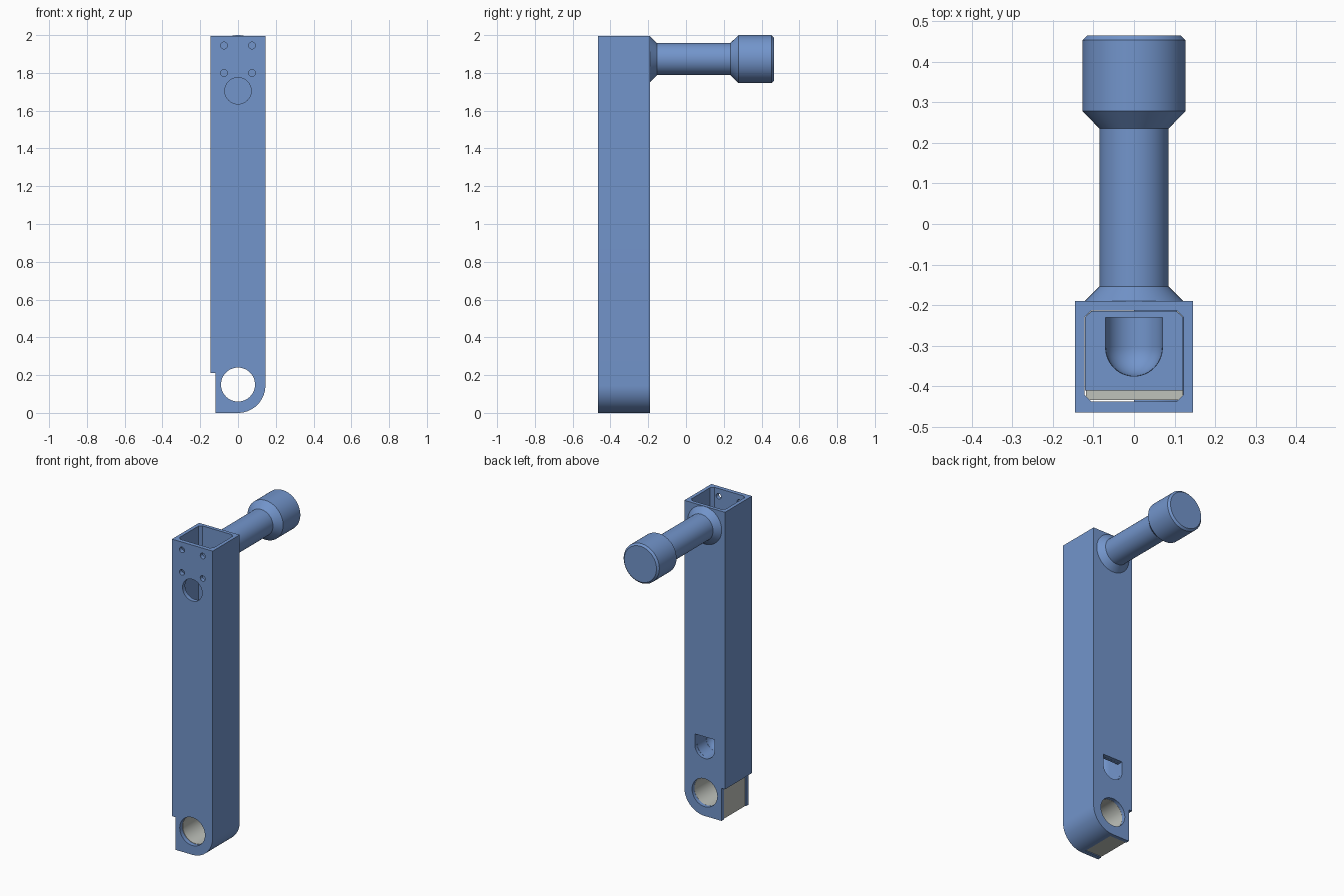
import bpy, bmesh, math
from mathutils import Matrix, Vector

if "Cube" in bpy.data.objects:
    bpy.data.objects.remove(bpy.data.objects["Cube"])


def material(name, rgb):
    m = bpy.data.materials.new(name)
    m.diffuse_color = (*rgb, 1)
    m.use_nodes = True
    m.node_tree.nodes["Principled BSDF"].inputs["Base Color"].default_value = m.diffuse_color
    return m


BLUE = material("steel blue", (0.17, 0.30, 0.60))
GREY = material("warm grey", (0.52, 0.54, 0.50))


def make(name, bm, mat):
    bmesh.ops.recalc_face_normals(bm, faces=bm.faces)
    me = bpy.data.meshes.new(name)
    bm.to_mesh(me)
    bm.free()
    ob = bpy.data.objects.new(name, me)
    bpy.context.collection.objects.link(ob)
    me.materials.append(mat)
    return ob


def prism(name, pts, a, b, axis, mat=BLUE):
    """Extrude a profile from a to b: (x, z) points along y, or (x, y) points along z."""
    bm = bmesh.new()
    put = (lambda u, v: (u, a, v)) if axis == "y" else (lambda u, v: (u, v, a))
    face = bm.faces.new([bm.verts.new(put(u, v)) for u, v in pts])
    new = bmesh.ops.extrude_face_region(bm, geom=[face])["geom"]
    shift = Vector((0, b - a, 0)) if axis == "y" else Vector((0, 0, b - a))
    bmesh.ops.translate(bm, vec=shift, verts=[v for v in new if isinstance(v, bmesh.types.BMVert)])
    return make(name, bm, mat)


def arc(cx, cy, r, start, end, n):
    angles = [math.radians(start + (end - start) * i / n) for i in range(n + 1)]
    return [(cx + r * math.cos(t), cy + r * math.sin(t)) for t in angles]


def circle(cx, cy, r, n=48):
    return arc(cx, cy, r, 0, 360, n)[:-1]


def cut(target, cutters):
    bpy.context.view_layer.objects.active = target
    for c in cutters:
        mod = target.modifiers.new("cut", "BOOLEAN")
        mod.operation, mod.solver, mod.object = "DIFFERENCE", "EXACT", c
        bpy.ops.object.modifier_apply(modifier=mod.name)


def smooth(ob):
    bpy.ops.object.select_all(action="DESELECT")
    ob.select_set(True)
    bpy.context.view_layer.objects.active = ob
    bpy.ops.object.shade_smooth_by_angle(angle=math.radians(25))


FRONT, BACK, TOP = -0.465, -0.19, 1.995
IN_F, IN_B, IN_X, R = -0.438, -0.213, 0.122, 0.145

# Square tube with a rounded lower corner and a stepped lower edge
tube = prism("arm_tube", [(-0.12, 0)] + arc(0, R, R, -90, 0, 20)
             + [(R, TOP), (-R, TOP), (-R, 0.21), (-0.12, 0.21)], FRONT, BACK, "y")

# Bore with chamfered corners, and the open pocket at the foot
c = 0.017
bore = prism("bore_cutter", [(-IN_X + c, IN_F), (IN_X - c, IN_F), (IN_X, IN_F + c), (IN_X, IN_B - c),
                             (IN_X - c, IN_B), (-IN_X + c, IN_B), (-IN_X, IN_B - c), (-IN_X, IN_F + c)],
             0.18, 2.1, "z")
foot = prism("foot_cutter", [(-0.3, -0.1), (0, -0.1)] + arc(0, R, IN_X, -90, 0, 20)
             + [(IN_X, 0.2), (-0.3, 0.2)], IN_F, IN_B, "y")

# Pivot hole, front hole and four screw holes
pivot = prism("pivot_cutter", circle(0, 0.15, 0.09), -0.6, 0, "y")
holes = [prism("front_hole_cutter", circle(0, 1.705, 0.07), -0.6, -0.4, "y")]
holes += [prism("screw_hole_cutter", circle(x, z, 0.018, 20), -0.6, -0.4, "y")
          for x in (-0.074, 0.074) for z in (1.80, 1.945)]

# Chute: runs down the bore, then turns out through the back wall
w = 0.07
drop = prism("chute_drop_cutter", arc(0, -0.305, w, 180, 360, 24) + [(w, -0.23), (-w, -0.23)], 0.44, 1.0, "z")
outlet = prism("chute_outlet_cutter", arc(0, 0.44, w, 180, 360, 24) + [(w, 0.51), (-w, 0.51)], -0.305, 0, "y")
bm = bmesh.new()
bmesh.ops.create_uvsphere(bm, u_segments=48, v_segments=24, radius=w - 0.0005,
                          matrix=Matrix.Translation((0, -0.305, 0.44)))
elbow = make("chute_elbow_cutter", bm, BLUE)

cut(tube, [bore, foot, pivot, outlet] + holes)
chute = prism("chute_block", [(-0.121, -0.41), (0.121, -0.41), (0.121, IN_B - c), (0.104, IN_B - 0.001),
                              (-0.104, IN_B - 0.001), (-0.121, IN_B - c)], 0.3, 0.7, "z")
cut(chute, [drop, outlet, elbow])

# Grey bearing block filling the foot
bearing = prism("bearing_block", [(-0.118, 0.003), (-0.001, 0.003)] + arc(0, R, 0.121, -90, 0, 20)
                + [(0.121, 0.299), (-0.118, 0.299)], -0.434, -0.214, "y", GREY)
cut(bearing, [pivot])

for ob in [bore, foot, pivot, drop, outlet, elbow] + holes:
    bpy.data.objects.remove(ob)

# Turned handle with flared root and chamfered knob
bm = bmesh.new()
profile = [(0, BACK), (0.121, BACK), (0.085, -0.154), (0.085, 0.235), (0.127, 0.278),
           (0.127, 0.453), (0.115, 0.465), (0, 0.465)]
vs = [bm.verts.new((r, y, 1.873)) for r, y in profile]
es = [bm.edges.new(p) for p in zip(vs, vs[1:])]
bmesh.ops.spin(bm, geom=vs + es, cent=(0, 0, 1.873), axis=(0, 1, 0), angle=math.tau, steps=64)
bmesh.ops.remove_doubles(bm, verts=bm.verts, dist=1e-5)
handle = make("handle", bm, BLUE)

for ob in (tube, chute, bearing, handle):
    smooth(ob)
